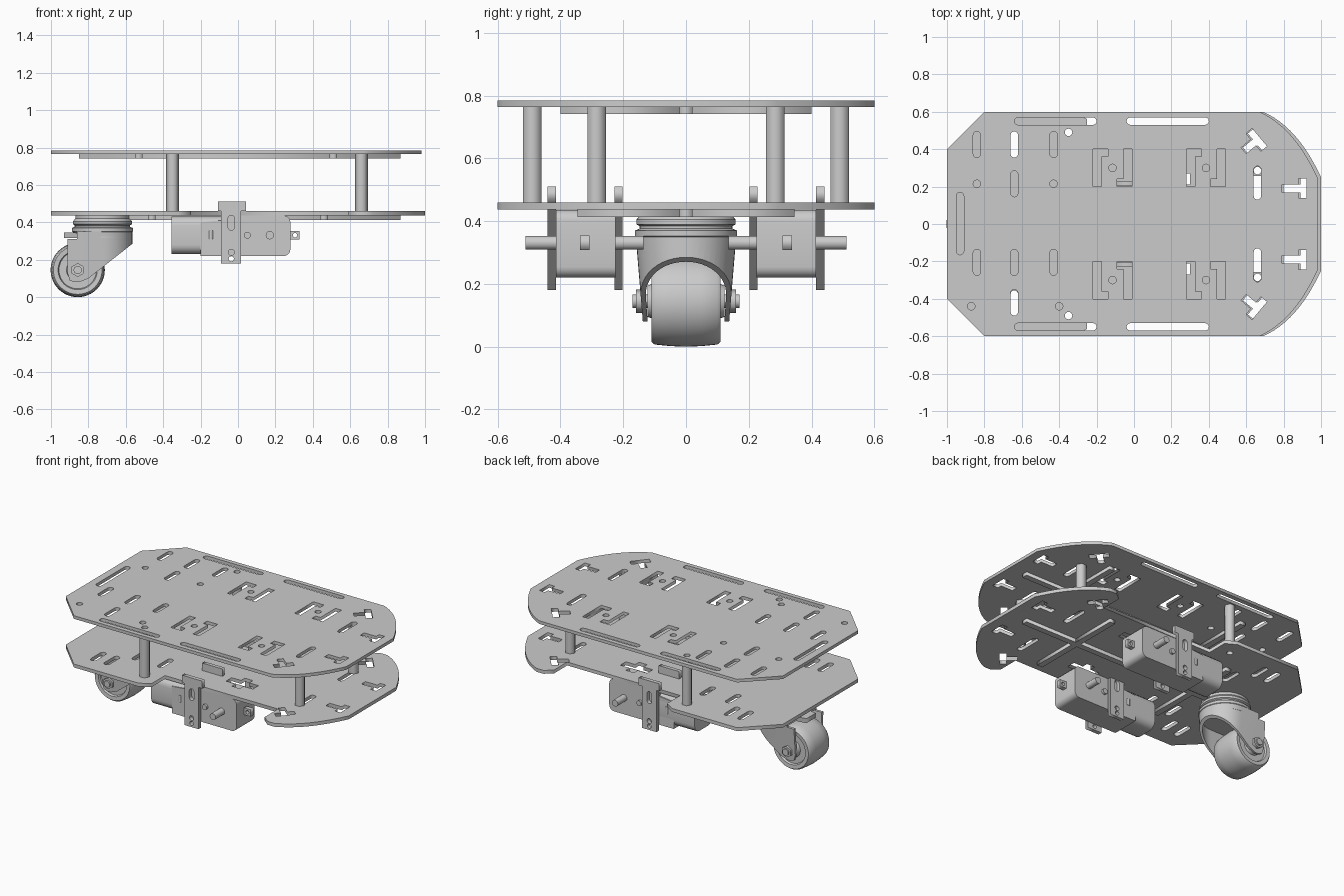
import bpy, bmesh, math
from mathutils import Matrix, Vector

if "Cube" in bpy.data.objects:
    bpy.data.objects.remove(bpy.data.objects["Cube"])

def link(name, mesh):
    ob = bpy.data.objects.new(name, mesh)
    bpy.context.collection.objects.link(ob)
    return ob

# Extrude filled 2D loops (inner loops become holes) between w0 and w1
def extrude(name, loops, w0, w1, plane='xy'):
    cu = bpy.data.curves.new(name, 'CURVE')
    cu.dimensions, cu.fill_mode, cu.extrude = '2D', 'BOTH', (w1 - w0) / 2
    for pts in loops:
        sp = cu.splines.new('POLY')
        sp.points.add(len(pts) - 1)
        for p, c in zip(sp.points, pts):
            p.co = (c[0], c[1], 0, 1)
        sp.use_cyclic_u = True
    tmp = link(name + "_curve", cu)
    me = bpy.data.meshes.new_from_object(tmp.evaluated_get(bpy.context.evaluated_depsgraph_get()))
    bpy.data.objects.remove(tmp)
    for v in me.vertices:
        a, b, c = v.co.x, v.co.y, v.co.z + (w0 + w1) / 2
        v.co = {'xy': (a, b, c), 'xz': (a, c, b), 'yz': (c, a, b)}[plane]
    bm = bmesh.new()
    bm.from_mesh(me)
    bmesh.ops.remove_doubles(bm, verts=bm.verts, dist=1e-5)
    bmesh.ops.recalc_face_normals(bm, faces=bm.faces)
    bm.to_mesh(me)
    bm.free()
    return link(name, me)

def box(name, x0, x1, y0, y1, z0, z1):
    return extrude(name, [[(x0, y0), (x1, y0), (x1, y1), (x0, y1)]], z0, z1)

def circle(x, y, r, n=16, a0=0):
    return [(x + r * math.cos(a0 + 2 * math.pi * i / n), y + r * math.sin(a0 + 2 * math.pi * i / n)) for i in range(n)]

def slot(x0, y0, x1, y1, w=.04):
    a = math.atan2(y1 - y0, x1 - x0)
    r, n = w / 2, 6
    out = []
    for cx, cy, s in ((x1, y1, a - math.pi / 2), (x0, y0, a + math.pi / 2)):
        out += [(cx + r * math.cos(s + math.pi * i / n), cy + r * math.sin(s + math.pi * i / n)) for i in range(n + 1)]
    return out

def vslot(x, y0, y1):
    return slot(x, y0 + .02, x, y1 - .02)

def hslot(y, x0, x1):
    return slot(x0 + .02, y, x1 - .02, y)

def round_rect(x0, x1, y0, y1, r, n=5):
    out = []
    for cx, cy, s in ((x1 - r, y1 - r, 0), (x0 + r, y1 - r, 1), (x0 + r, y0 + r, 2), (x1 - r, y0 + r, 3)):
        out += [(cx + r * math.cos((s + i / n) * math.pi / 2), cy + r * math.sin((s + i / n) * math.pi / 2)) for i in range(n + 1)]
    return out

# T opening: bar centre, direction of stem, half bar length, stem length
def tee(cx, cy, ang, h, s, w=.021):
    pts = [(-w, -h), (w, -h), (w, -w), (s, -w), (s, w), (w, w), (w, h), (-w, h)]
    c, q = math.cos(ang), math.sin(ang)
    return [(cx + a * c - b * q, cy + a * q + b * c) for a, b in pts]

def flip(loop):
    return [(x, -y) for x, y in loop]

def smooth(ob, deg=35):
    bpy.ops.object.select_all(action='DESELECT')
    ob.select_set(True)
    bpy.context.view_layer.objects.active = ob
    bpy.ops.object.shade_smooth_by_angle(angle=math.radians(deg))

# Surface of revolution around an axis matrix
def lathe(name, prof, mat, n=48):
    bm = bmesh.new()
    rings = [[bm.verts.new(mat @ Vector((r * math.cos(2 * math.pi * i / n), r * math.sin(2 * math.pi * i / n), z)))
              for i in range(n)] for r, z in prof]
    for a, b in zip(rings, rings[1:]):
        for i in range(n):
            bm.faces.new((a[i], a[(i + 1) % n], b[(i + 1) % n], b[i]))
    bm.faces.new(rings[0])
    bm.faces.new(rings[-1])
    bmesh.ops.recalc_face_normals(bm, faces=bm.faces)
    me = bpy.data.meshes.new(name)
    bm.to_mesh(me)
    bm.free()
    ob = link(name, me)
    smooth(ob)
    return ob

# Plate outline: chamfered rear, rounded nose, optional wheel notch
def outline(nose, notch):
    p0, p1, p2 = (nose - .31, .6), (nose - .125, .52), (nose, .25)
    half = [(-1, .4), (-.8, .6)]
    if notch:
        half += [(-.32, .6), (-.25, .56), (-.25, .418), (.59, .418), (.59, .56), (.64, .6)]
    for i in range(13):
        t = i / 12
        half.append(tuple((1 - t) ** 2 * a + 2 * t * (1 - t) * b + t * t * c for a, b, c in zip(p0, p1, p2)))
    return half + flip(half)[::-1]

def nose_openings(d):
    return [vslot(.66, .13, .31), tee(.655 + d, .45, math.radians(220), .062, .09), tee(.9 + d, .19, math.pi, .052, .11),
            circle(-.35, .49, .02)]

# Upper plate with its slots
side = nose_openings(0) + [hslot(.55, -.64, -.2), hslot(.55, -.04, .4)]
for x in (-.115, .385):
    side.append(circle(x, .3, .02))
    left = [(-.105, .2), (-.06, .2), (-.06, .36), (-.025, .36), (-.025, .4), (-.105, .4)]
    side.append([(x + a, b) for a, b in left])
    side.append([(x - a, .6 - b) for a, b in left])
upper = [outline(.98, False), vslot(-.93, -.165, .17)] + side + [flip(l) for l in side]
for x, y in ((-.84, .425), (-.64, .425), (-.64, .215), (-.43, .425), (-.84, -.205), (-.64, -.205), (-.64, -.42), (-.43, -.205)):
    upper.append(vslot(x, y - .07, y + .07))
for x, y in ((-.84, .215), (-.43, .215), (-.87, -.44), (-.4, -.44)):
    upper.append(circle(x, y, .02))
extrude("upper_plate", upper, .764, .785)

# Lower plate with wheel notches
a, b = .03, .1
cross = [(a, a), (b, a), (b, -a), (a, -a), (a, -.07), (-a, -.07), (-a, -a), (-b, -a), (-b, a), (-a, a), (-a, .07), (a, .07)]
side = nose_openings(.01) + [vslot(-.64, .355, .495), vslot(-.74, .355, .495), vslot(-.54, .2, .34), vslot(-.35, .2, .34),
                             [(.2 + x, .24 + y) for x, y in cross]]
extrude("lower_plate", [outline(1, True)] + side + [flip(l) for l in side], .437, .46)

# Stiffening ribs below both plates
for tag, z0, z1, xa, xb, ye in (("upper", .741, .765, -.53, .51, .4), ("lower", .413, .438, -.46, .46, .345)):
    box(tag + "_long_rib", -.85, .87, -.02, .02, z0, z1)
    for i, x in enumerate((xa, xb)):
        for s in (-1, 1):
            y0, y1 = sorted((s * .02, s * ye))
            box(f"{tag}_cross_rib_{i}_{s}", x - .02, x + .02, y0, y1, z0, z1)

for s, tag in ((1, "back"), (-1, "front")):
    def ys(p, q):
        return sorted((s * p, s * q))
    # Hollow hex standoffs
    for i, (x, y) in enumerate(((-.35, .49), (.66, .285))):
        extrude(f"{tag}_standoff_{i}", [circle(x, s * y, .034, 6), circle(x, s * y, .02)], .459, .765)
    # Gear motor: gearbox, motor can, shaft, end tab
    gb = [(-.2, .22), (-.2, .4), (-.09, .41), (-.09, .436)] + \
         [p for p in round_rect(-.1, .28, .22, .436, .035) if p[0] > .2 and p[1] > .3][::-1] + \
         [p for p in round_rect(-.1, .28, .22, .436, .035) if p[0] > .2 and p[1] < .3][::-1]
    smooth(extrude(tag + "_gearbox", [gb], *ys(.225, .415), 'xz'))
    smooth(extrude(tag + "_motor_can", [round_rect(*ys(.225, .415), .23, .432, .05)], -.355, -.08, 'yz'))
    box(tag + "_motor_latch", -.155, -.135, *ys(.222, .418), .31, .355)
    extrude(tag + "_end_tab", [[(.28, .308), (.33, .308), (.33, .354), (.28, .354)], circle(.305, .331, .012)], *ys(.307, .337), 'xz')
    smooth(extrude(tag + "_shaft", [circle(.17, .331, .022, 20)], *ys(.135, .512), 'xz'))
    smooth(extrude(tag + "_peg", [circle(.05, .331, .018, 16)], *ys(.21, .43), 'xz'))
    # T-shaped motor brackets
    tshape = [(-.09, .18), (.016, .18), (.016, .46), (.043, .46), (.043, .51), (-.108, .51), (-.108, .46), (-.09, .46)]
    for nm, p, q in (("inner", .203, .228), ("outer", .415, .442)):
        extrude(f"{tag}_{nm}_bracket", [tshape, slot(-.036, .375, -.036, .42, .035), circle(-.036, .24, .016), circle(-.036, .205, .014)],
                *ys(p, q), 'xz')

# Caster swivel bearing
CX, WX, WZ = -.725, -.857, .145
lathe("caster_swivel", [(.15, .34), (.163, .352), (.163, .37), (.148, .376), (.148, .384), (.158, .39), (.158, .405), (.145, .42), (.145, .438)],
      Matrix.Translation((CX, 0, 0)))

# Caster fork: U-shaped shell trimmed to its side profile
def u_arc(r):
    return [(CX + r * math.cos(t), r * math.sin(t)) for t in [math.pi * (i / 24 - .5) for i in range(25)]]
shell = [(-.95, -.16)] + u_arc(.16) + [(-.95, .16), (-.95, .142)] + u_arc(.142)[::-1] + [(-.95, -.142)]
fork = extrude("caster_fork", [shell], .08, .35)
for v in fork.data.vertices:
    if v.co.z < .2:
        v.co.y *= .86
trim_pts = [(-.912, .13), (-.9, .09), (-.86, .075), (-.80, .1), (-.565, .285), (-.55, .36), (-.86, .36), (-.86, .31), (-.912, .31)]
trim = extrude("fork_trim_cutter", [trim_pts], -.3, .3, 'xz')
mod = fork.modifiers.new("trim", 'BOOLEAN')
mod.operation, mod.object, mod.solver = 'INTERSECT', trim, 'EXACT'
bpy.context.view_layer.objects.active = fork
bpy.ops.object.modifier_apply(modifier=mod.name)
bpy.data.objects.remove(trim)
smooth(fork)
extrude("fork_top", [u_arc(.158) + [(-.86, .15), (-.86, .06), (-.93, .05), (-.93, -.05), (-.86, -.06), (-.86, -.15)]], .315, .345)

# Caster wheel and hex axle
turn = Matrix.Translation((WX, 0, WZ)) @ Matrix.Rotation(math.pi / 2, 4, 'X')
lathe("caster_wheel", [(.05, -.122), (.06, -.095), (.1, -.095), (.105, -.108), (.13, -.11), (.138, -.1), (.143, -.05), (.145, 0),
                       (.143, .05), (.138, .1), (.13, .11), (.105, .108), (.1, .095), (.06, .095), (.05, .122)], turn)
smooth(extrude("caster_axle", [circle(WX, WZ, .022, 16)], -.17, .17, 'xz'))
for s in (-1, 1):
    extrude(f"axle_nut_{s}", [circle(WX, WZ, .037, 6, math.pi / 6)], *sorted((s * .13, s * .16)), 'xz')
